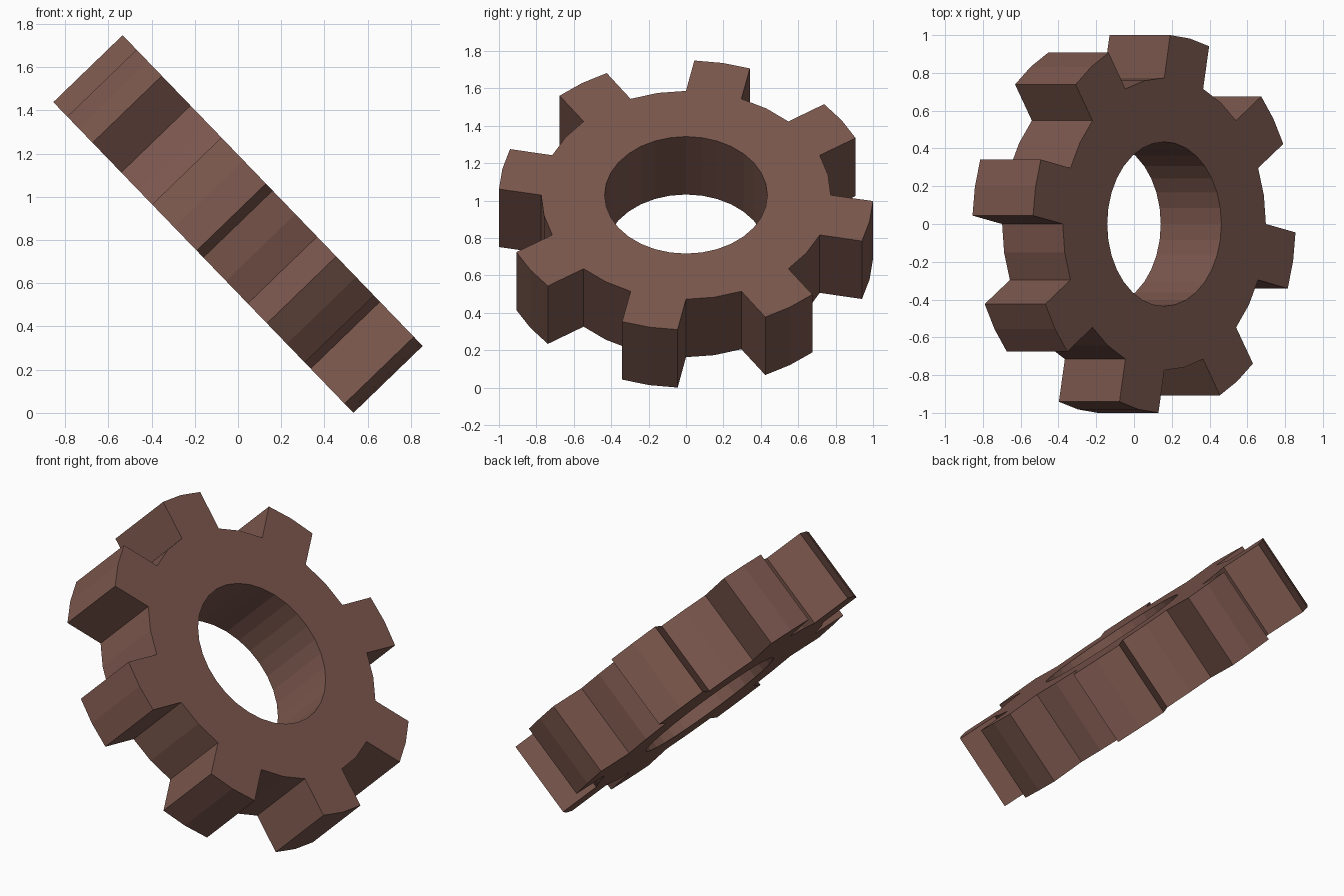
import bpy, bmesh, math
from mathutils import Matrix, Vector

if "Cube" in bpy.data.objects:
    bpy.data.objects.remove(bpy.data.objects["Cube"])

TEETH, TIP, ROOT, BORE, THICK = 8, 1.001, 0.774, 0.435, 0.446
TILT = math.radians(46)

brown = bpy.data.materials.new("brown")
brown.diffuse_color = (0.2, 0.096, 0.075, 1)
brown.use_nodes = True
brown.node_tree.nodes["Principled BSDF"].inputs["Base Color"].default_value = brown.diffuse_color

# Outline: each pitch is a tooth (narrowing slightly to the tip) then a root gap
step = 2 * math.pi / (TEETH * 4)
taper = math.radians(2.55)
outer, inner = [], []


def polar(r, a):
    return (r * math.cos(a), r * math.sin(a))


for i in range(TEETH * 4):
    a = i * step
    k = i % 4
    pts = []
    if k == 0:            # gap end of first flank, root then middle of gap
        pts = [polar(ROOT, a)]
    elif k == 1:
        pts = [polar(ROOT, a)]
    elif k == 2:          # rise to the tip
        pts = [polar(ROOT, a), polar(TIP, a + taper)]
    else:                 # tip middle, then drop back to the root
        pts = [polar(TIP, a), polar(TIP, a + step - taper)]
    outer.append(pts)
    inner.append(polar(BORE, a))

bm = bmesh.new()


def layer(z):
    o = [[bm.verts.new((x, y, z)) for x, y in p] for p in outer]
    n = [bm.verts.new((x, y, z)) for x, y in inner]
    return o, n


bot, top = layer(-THICK / 2), layer(THICK / 2)
N = TEETH * 4

# Flat faces: ring sectors plus teeth
for (o, n) in (bot, top):
    for i in range(N):
        j = (i + 1) % N
        bm.faces.new([n[i]] + o[i] + [o[j][0], n[j]])

# Rim and bore walls
ob = [v for p in bot[0] for v in p]
ot = [v for p in top[0] for v in p]
for lo, hi in ((ob, ot), (bot[1], top[1])):
    for i in range(len(lo)):
        j = (i + 1) % len(lo)
        bm.faces.new((lo[i], lo[j], hi[j], hi[i]))

bmesh.ops.recalc_face_normals(bm, faces=bm.faces)

# Tilt: local x -> world y, local z -> tilted axis
s, c = math.sin(TILT), math.cos(TILT)
rot = Matrix(((0, -c, s), (1, 0, 0), (0, s, c))).to_4x4()
bm.transform(rot)
low = min(v.co.z for v in bm.verts)
bm.transform(Matrix.Translation(Vector((0, 0, -low))))

me = bpy.data.meshes.new("gear")
bm.to_mesh(me)
bm.free()
me.materials.append(brown)
bpy.context.collection.objects.link(bpy.data.objects.new("gear", me))
